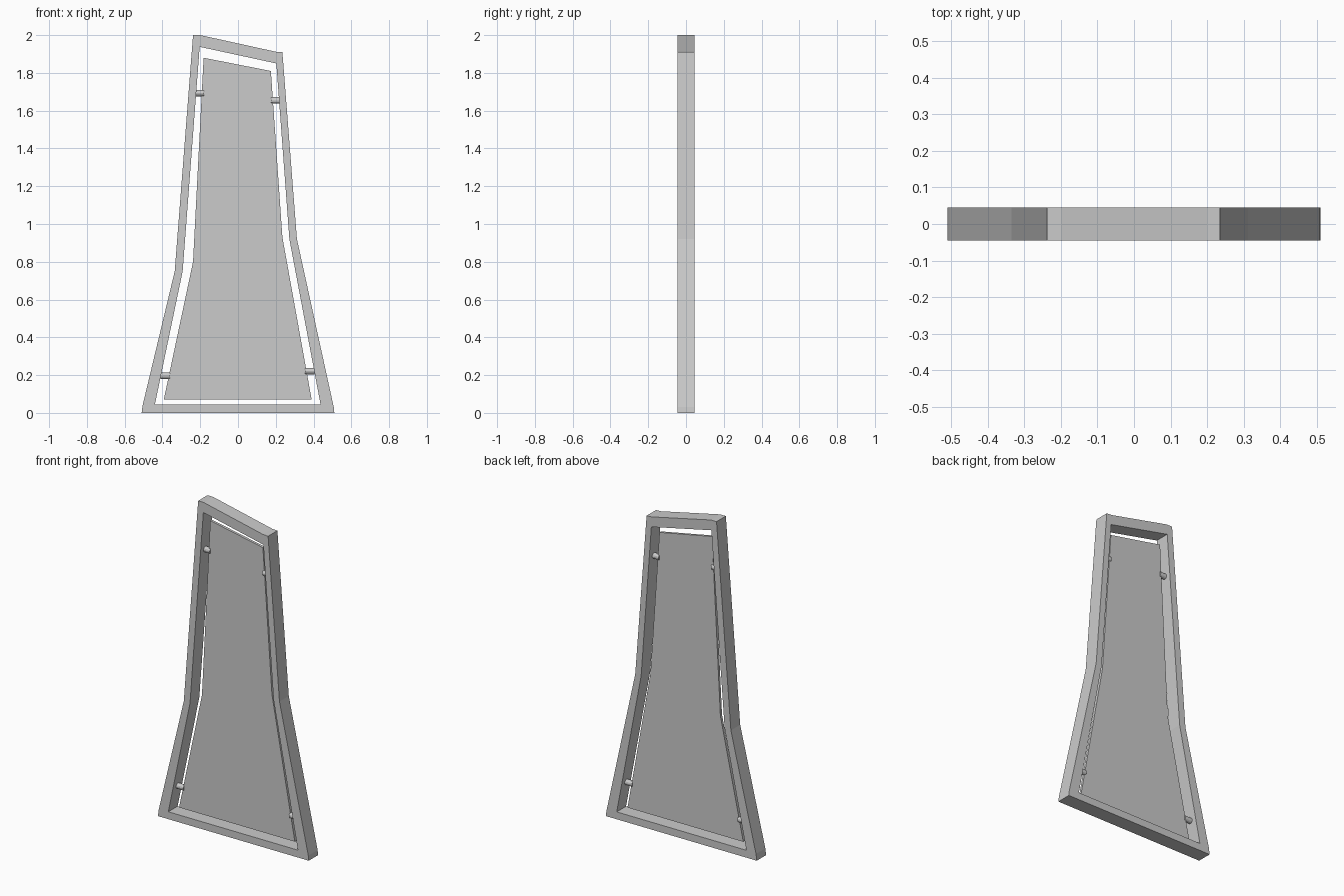
import bpy, bmesh, math
from mathutils import Matrix

if "Cube" in bpy.data.objects:
    bpy.data.objects.remove(bpy.data.objects["Cube"])


def finish(name, bm):
    bmesh.ops.recalc_face_normals(bm, faces=bm.faces)
    mesh = bpy.data.meshes.new(name)
    bm.to_mesh(mesh)
    bm.free()
    obj = bpy.data.objects.new(name, mesh)
    bpy.context.collection.objects.link(obj)
    return obj


def extrude_y(bm, depth):
    geo = bmesh.ops.extrude_face_region(bm, geom=bm.faces[:])
    bmesh.ops.translate(bm, vec=(0, depth, 0),
                        verts=[v for v in geo["geom"] if isinstance(v, bmesh.types.BMVert)])


# Frame: outer and inner outlines bridged into a ring, then given depth
outer = [(-0.51, 0), (-0.505, 0.04), (-0.335, 0.75), (-0.238, 2.0), (-0.20, 2.0),
         (0.20, 1.912), (0.235, 1.91), (0.312, 0.92), (0.507, 0.03), (0.51, 0)]
inner = [(-0.44, 0.045), (-0.44, 0.045), (-0.293, 0.75), (-0.203, 1.938), (-0.203, 1.938),
         (0.203, 1.85), (0.203, 1.85), (0.272, 0.92), (0.437, 0.045), (0.437, 0.045)]
bm = bmesh.new()
rings = [[bm.verts.new((x, -0.045, z)) for x, z in ring] for ring in (outer, inner)]
for i in range(len(outer)):
    j = (i + 1) % len(outer)
    bm.faces.new((rings[0][i], rings[0][j], rings[1][j], rings[1][i]))
bmesh.ops.remove_doubles(bm, verts=bm.verts, dist=0.0001)
extrude_y(bm, 0.09)
finish("frame", bm)

# Thin panel floating inside the frame
panel = [(-0.393, 0.07), (-0.238, 0.80), (-0.182, 1.88),
         (0.174, 1.81), (0.235, 0.93), (0.39, 0.07)]
bm = bmesh.new()
bm.faces.new([bm.verts.new((x, -0.008, z)) for x, z in panel])
extrude_y(bm, 0.016)
finish("panel", bm)

# Pivot pegs joining panel to frame
pegs = [("upper_left", -0.205, 1.693), ("upper_right", 0.20, 1.655),
        ("lower_left", -0.384, 0.197), ("lower_right", 0.38, 0.221)]
for label, x, z in pegs:
    bm = bmesh.new()
    bmesh.ops.create_cone(bm, cap_ends=True, segments=12, radius1=0.017, radius2=0.017,
                          depth=0.05, matrix=Matrix.Translation((x, 0, z))
                          @ Matrix.Rotation(math.pi / 2, 4, "Y"))
    finish("peg_" + label, bm)
